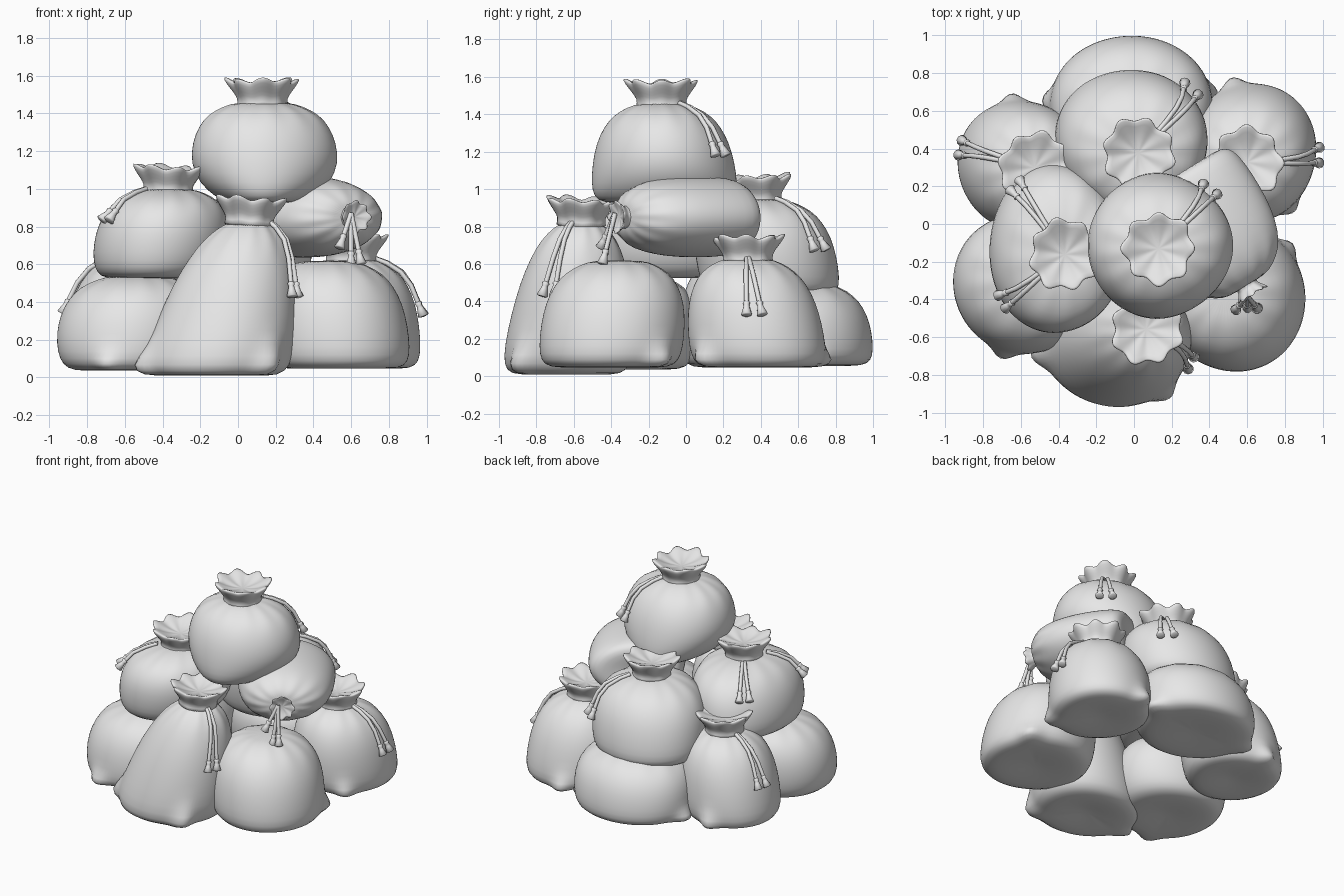
import bpy, bmesh, math
from mathutils import Vector

old = bpy.data.objects.get("Cube")
if old:
    bpy.data.objects.remove(old, do_unlink=True)

cloth = bpy.data.materials.new("grey_cloth")
cloth.use_nodes = True
GREY = (0.8, 0.8, 0.8, 1)
cloth.diffuse_color = GREY
cloth.node_tree.nodes["Principled BSDF"].inputs["Base Color"].default_value = GREY

UP = Vector((0, 0, 1))
SEG = 48
# radius and height fractions of a full sack, bottom to neck
BODY = [(.08, .04), (.5, .01), (.82, .01), (.95, .07), (1, .2), (1.01, .4), (.98, .6),
        (.89, .76), (.75, .88), (.53, .96), (.34, 1)]
# radius, height, and waviness of the gathered cloth above the neck
RUFFLE = [(.15, -.04, 0), (.125, 0, .2), (.135, .03, .4), (.165, .07, .8), (.19, .11, 1),
          (.18, .125, 1), (.12, .09, .5), (.04, .07, 0)]
TASSEL = [(.01, -.01), (.02, 0), (.015, .015), (.018, .03), (.03, .07), (.02, .075)]


def frame(n):
    """Two axes across the direction n, the second as upright as possible."""
    if abs(n.z) > .999:
        return Vector((1, 0, 0)), Vector((0, n.z, 0))
    x = UP.cross(n).normalized()
    return x, n.cross(x)


def angles(n):
    return [math.tau * i / n for i in range(n)]


def skin(name, rows, smooth_level=0):
    """Closed surface through rings of points."""
    bm = bmesh.new()
    rings = [[bm.verts.new(p) for p in row] for row in rows]
    count = len(rings[0])
    for low, high in zip(rings, rings[1:]):
        for i in range(count):
            j = (i + 1) % count
            bm.faces.new((low[i], low[j], high[j], high[i]))
    bm.faces.new(rings[0][::-1])
    bm.faces.new(rings[-1])
    mesh = bpy.data.meshes.new(name)
    bm.to_mesh(mesh)
    bm.free()
    for face in mesh.polygons:
        face.use_smooth = True
    mesh.materials.append(cloth)
    obj = bpy.data.objects.new(name, mesh)
    bpy.context.collection.objects.link(obj)
    if smooth_level:
        soften = obj.modifiers.new("soften", "SUBSURF")
        soften.levels = soften.render_levels = smooth_level


def drawstring(name, path):
    """Cord along a path with a knotted end."""
    curve = bpy.data.curves.new(name, "CURVE")
    curve.dimensions = "3D"
    curve.bevel_depth = .013
    curve.bevel_resolution = 2
    spline = curve.splines.new("POLY")
    spline.points.add(len(path) - 1)
    for point, co in zip(spline.points, path):
        point.co = (*co, 1)
    spline.use_smooth = True
    curve.materials.append(cloth)
    bpy.context.collection.objects.link(bpy.data.objects.new(name, curve))
    d = (path[-1] - path[-2]).normalized()
    ux, uy = frame(d)
    skin(name + "_end", [[path[-1] + d * h + (ux * math.cos(a) + uy * math.sin(a)) * r
                          for a in angles(10)] for r, h in TASSEL])


def sack(name, base, neck, rx, ry, ears=(), ropes=(), ruffle=1.0, taper=(0, 0), tuck=0,
         lying=False, rope_end=.6):
    base, neck = Vector(base), Vector(neck)
    axis = (neck - base).normalized()
    ax, ay = frame(axis if lying else UP)

    def surface(a, f, t, lift=0):
        # pointed corners of the bottom seam
        for e in ears:
            d = (a - math.radians(e) + math.pi) % math.tau - math.pi
            f *= 1 + .28 * math.exp(-(d / .17) ** 2 - ((t - .05) / .06) ** 2)
        # soft lumps, and gathers close to the neck
        f *= 1 + .015 * math.sin(3 * a + 9 * base.x)
        f *= 1 + .04 * math.sin(12 * a) * max(0, (t - .75) * 4)
        fx = f * (1 - taper[0] * t) * (1 - tuck * max(0, 1 - t / .35) ** 1.5)
        fy = f * (1 - taper[1] * t)
        return (base.lerp(neck, t) + ax * math.cos(a) * (rx * fx + lift)
                + ay * math.sin(a) * (ry * fy + lift))

    skin(name + "_body", [[surface(a, f, t) for a in angles(SEG)] for f, t in BODY], 1)

    # gathered cloth above the neck
    if ruffle:
        n = axis if lying else (axis * .3 + UP * .7).normalized()
        ux, uy = frame(n)
        rows = []
        for r, h, w in RUFFLE:
            row = []
            for a in angles(64):
                wave = w * (math.cos(8 * a) + .4 * math.sin(3 * a + base.y * 7))
                rad = r * (1 + .085 * wave)
                row.append(neck + ruffle * ((ux * math.cos(a) + uy * math.sin(a)) * rad
                                            + n * (h + .012 * wave)))
            rows.append(row)
        skin(name + "_ruffle", rows, 1)

    # pairs of drawstrings lying on the cloth
    for k, rope in enumerate(ropes):
        for side in (-1, 1):
            path = []
            for f, t in reversed(BODY):
                if t >= rope_end - .01:
                    a = math.radians(rope) + side * (.05 + .12 * (1 - t))
                    path.append(surface(a, f, t, .018))
            drawstring(name + "_drawstring_" + str(2 * k + (side > 0)), path)


# bottom layer
sack("front_sack", (-.12, -.64, 0), (.06, -.56, .83), .42, .365,
     ears=(-48, 190), ropes=(-25,), taper=(.35, .3))
sack("low_front_right_sack", (-.58, -.33, .03), (-.53, -.28, .54), .405, .37,
     ears=(-108,), ruffle=0, tuck=.1)
sack("low_back_right_sack", (-.62, .32, .04), (-.53, .3, .65), .345, .35,
     ears=(95,), ropes=(165,), taper=(.08, .08))
sack("low_back_left_sack", (.63, .4, .04), (.6, .33, .63), .355, .375,
     ears=(107, -55), ropes=(0,), taper=(.08, .12))
sack("low_front_left_sack", (.54, -.41, .04), (.48, -.36, .62), .395, .39,
     ears=(45,), ruffle=0, taper=(.05, .05))
sack("low_back_sack", (-.02, .63, .05), (0, .57, .51), .43, .39, ears=(10, 176), ruffle=0)

# middle layer
sack("middle_right_sack", (-.44, -.12, .52), (-.37, -.16, 1.0), .355, .445,
     ropes=(215, 130), rope_end=.76, tuck=.08)
sack("middle_back_sack", (-.03, .47, .42), (.02, .38, .95), .4, .375, ropes=(45,))
lying_neck = Vector((.6, -.33, .85))
sack("middle_left_sack", (.23, .27, .85), lying_neck, .33, .215, ruffle=.45, lying=True)
for i, (dx, drop) in enumerate(((-.04, .12), (0, .21), (.04, .2))):
    drawstring("middle_left_sack_drawstring_" + str(i),
               [lying_neck + Vector((dx * k, -.05 - .05 * k, .02 - drop * k))
                for k in (0, .3, .6, 1)])

# top
sack("top_sack", (.14, -.11, .92), (.13, -.13, 1.46), .39, .405, ropes=(50,),
     taper=(0, .17), tuck=.4)
